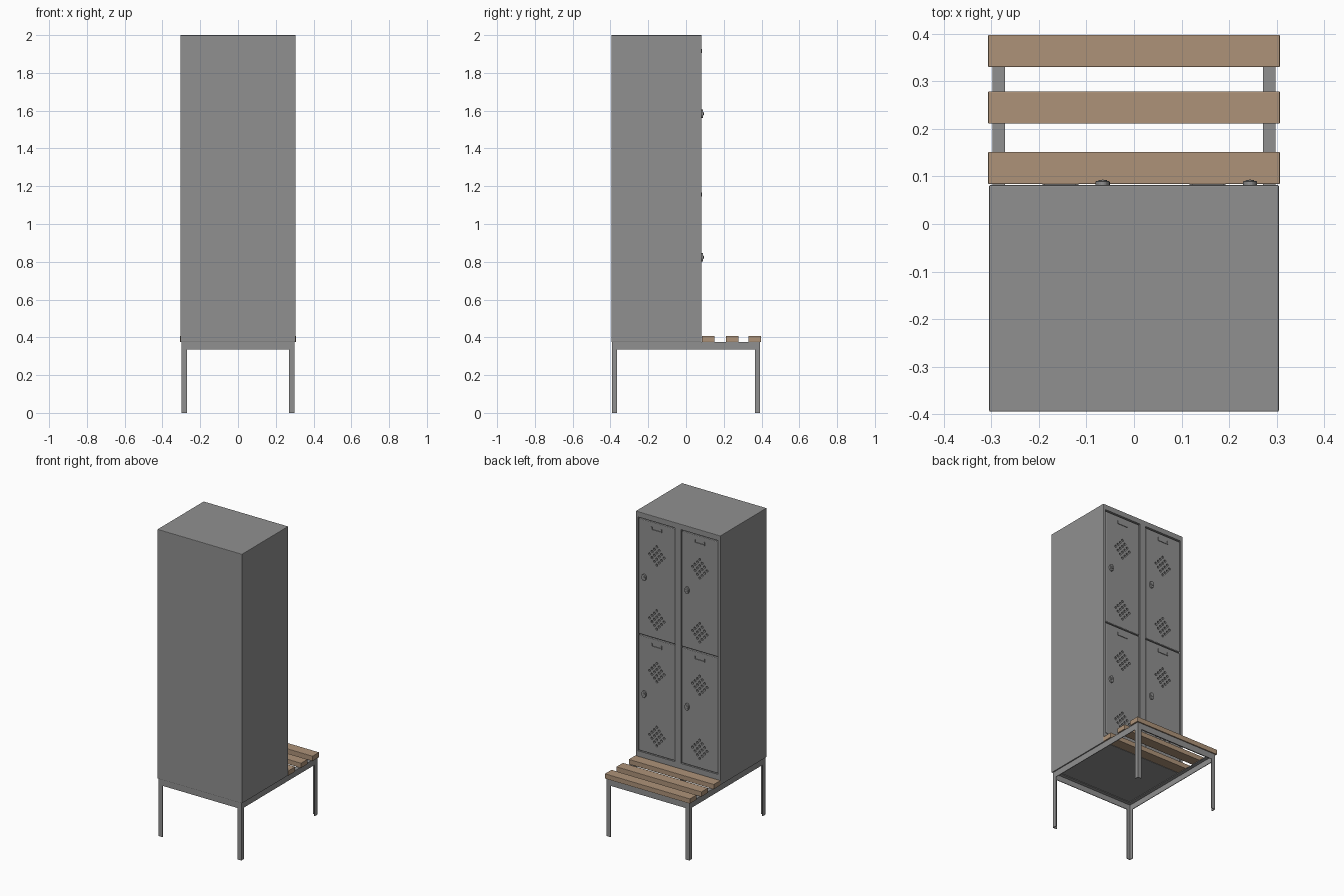
import bpy, bmesh
from mathutils import Matrix, Vector

if "Cube" in bpy.data.objects:
    bpy.data.objects.remove(bpy.data.objects["Cube"], do_unlink=True)


def material(name, rgb):
    m = bpy.data.materials.new(name)
    m.use_nodes = True
    m.diffuse_color = (*rgb, 1)
    m.node_tree.nodes["Principled BSDF"].inputs["Base Color"].default_value = (*rgb, 1)
    return m


GREY = material("grey painted steel", (0.28, 0.28, 0.28))
WOOD = material("light wood", (0.42, 0.29, 0.19))


def add_box(bm, lo, hi):
    lo, hi = Vector(lo), Vector(hi)
    m = Matrix.Translation((lo + hi) / 2) @ Matrix.Diagonal((*(hi - lo), 1))
    bmesh.ops.create_cube(bm, size=1, matrix=m)


def add_disc(bm, x, y, z, radius, depth, sides, stretch=1):
    # Cylinder whose axis runs along y
    m = (Matrix.Translation((x, y, z)) @ Matrix.Diagonal((1, 1, stretch, 1))
         @ Matrix.Rotation(1.5707963, 4, "X"))
    bmesh.ops.create_cone(bm, cap_ends=True, segments=sides, radius1=radius,
                          radius2=radius, depth=depth, matrix=m)


def finish(name, bm, mat, bevel=0, segments=2):
    mesh = bpy.data.meshes.new(name)
    bm.to_mesh(mesh)
    bm.free()
    ob = bpy.data.objects.new(name, mesh)
    bpy.context.collection.objects.link(ob)
    mesh.materials.append(mat)
    if bevel:
        mod = ob.modifiers.new("Soft edges", "BEVEL")
        mod.width, mod.segments = bevel, segments
    return ob


def cut(ob, cutter):
    mod = ob.modifiers.new("Cut", "BOOLEAN")
    mod.operation, mod.solver, mod.object = "DIFFERENCE", "EXACT", cutter
    cutter.hide_render = True
    cutter.hide_set(True)


FACE = 0.082             # plane of the door side
DOOR_IN, DOOR_OUT = 0.025, 0.285
DOOR_LOW, TIER = 0.445, 0.76

# Cabinet shell with a shallow recess for each column of doors
bm = bmesh.new()
add_box(bm, (-0.305, -0.395, 0.375), (0.305, FACE, 2))
cabinet = finish("cabinet", bm, GREY, 0.003)
bm = bmesh.new()
for x0 in (-DOOR_OUT, DOOR_IN):
    add_box(bm, (x0 - 0.004, FACE - 0.02, DOOR_LOW - 0.004),
            (x0 + 0.264, FACE + 0.05, DOOR_LOW + 2 * TIER))
cut(cabinet, finish("recess_cutter", bm, GREY))

# Four doors with diamond vents, label holder and lock
ROWS = (1, 2, 3, 4, 3, 2, 1)
for side, x0 in (("right", -DOOR_OUT), ("left", DOOR_IN)):
    for tier in (0, 1):
        tag = f"{('lower', 'upper')[tier]}_{side}"
        z0 = DOOR_LOW + tier * TIER
        cx = x0 + 0.13
        bm = bmesh.new()
        add_box(bm, (x0, FACE - 0.019, z0), (x0 + 0.26, FACE - 0.002, z0 + TIER - 0.007))
        door = finish("door_" + tag, bm, GREY, 0.004, 3)

        # Vent holes
        bm = bmesh.new()
        for zc in (z0 + 0.123, z0 + 0.54):
            for r, count in enumerate(ROWS):
                for c in range(count):
                    add_disc(bm, cx + (c - (count - 1) / 2) * 0.035, FACE,
                             zc + (r - 3) * 0.02, 0.0075, 0.024, 12)
        cut(door, finish("vent_cutter_" + tag, bm, GREY))

        # Label holder: a bottom lip with two short ends
        bm = bmesh.new()
        zl = z0 + 0.7
        add_box(bm, (cx - 0.038, FACE - 0.003, zl), (cx + 0.038, FACE + 0.002, zl + 0.006))
        for sx in (-1, 1):
            add_box(bm, (cx + sx * 0.035 - 0.003, FACE - 0.003, zl),
                    (cx + sx * 0.035 + 0.003, FACE + 0.002, zl + 0.022))
        finish("label_holder_" + tag, bm, GREY)

        # Oval lock with a turning grip
        bm = bmesh.new()
        lx, lz = x0 + 0.219, z0 + 0.378
        add_disc(bm, lx, FACE + 0.002, lz, 0.015, 0.012, 24, 1.5)
        add_disc(bm, lx, FACE + 0.006, lz, 0.009, 0.01, 20)
        add_box(bm, (lx - 0.002, FACE, lz - 0.008), (lx + 0.002, FACE + 0.012, lz + 0.008))
        finish("lock_" + tag, bm, GREY, 0.0015)

# Stand of angle iron: legs and rails
RX, RY, T, W = 0.298, 0.391, 0.004, 0.027
Z0, Z1 = 0.335, 0.375


def span(sign, outer, width):
    return sorted((sign * outer, sign * (outer - width)))


for sx, xn in ((-1, "right"), (1, "left")):
    for sy, yn in ((-1, "front"), (1, "back")):
        bm = bmesh.new()
        for wx, wy in ((W, T), (T, W)):
            (xa, xb), (ya, yb) = span(sx, RX, wx), span(sy, RY, wy)
            add_box(bm, (xa, ya, 0), (xb, yb, Z1 - T))
        finish(f"{yn}_{xn}_leg", bm, GREY)
    bm = bmesh.new()
    for width, low in ((T, Z0), (W, Z1 - T)):
        xa, xb = span(sx, RX, width)
        add_box(bm, (xa, -RY, low), (xb, RY, Z1))
    finish(f"{xn}_side_rail", bm, GREY)

for sy, yn in ((-1, "front"), (1, "back")):
    bm = bmesh.new()
    for width, low in ((T, Z0), (W, Z1 - T)):
        ya, yb = span(sy, RY, width)
        add_box(bm, (-RX, ya, low), (RX, yb, Z1))
    finish(f"{yn}_cross_rail", bm, GREY)

# Bench slats
for i, y in enumerate((0.084, 0.211, 0.33)):
    bm = bmesh.new()
    add_box(bm, (-0.307, y, Z1), (0.307, y + 0.068, 0.407))
    finish(f"bench_slat_{i + 1}", bm, WOOD, 0.002)
